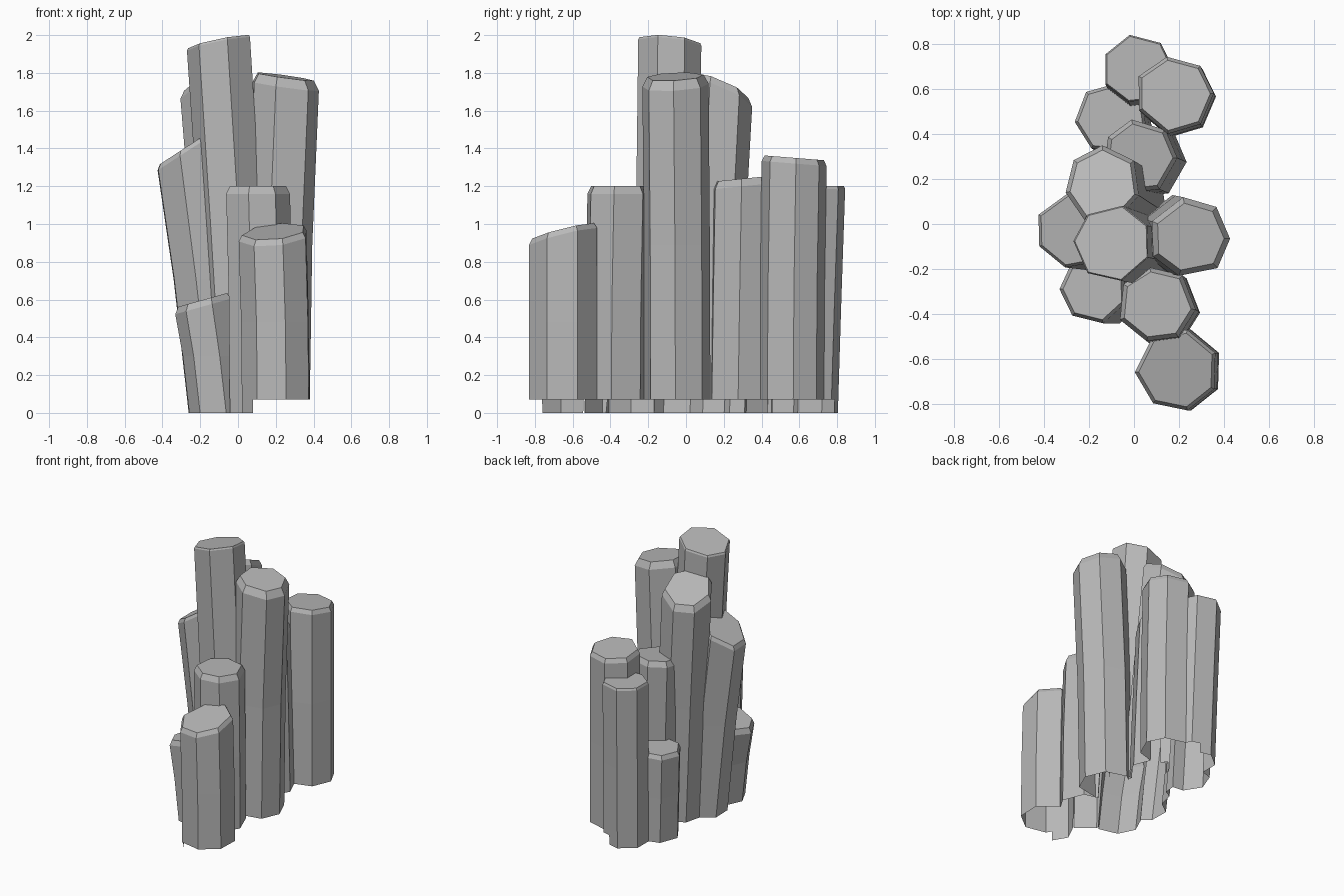
import bpy, bmesh, random
from math import cos, sin, radians, tau

if "Cube" in bpy.data.objects:
    bpy.data.objects.remove(bpy.data.objects["Cube"], do_unlink=True)

random.seed(4)
stone = bpy.data.materials.new("grey_stone")
stone.use_nodes = True
GREY = (0.48, 0.48, 0.48, 1)
stone.diffuse_color = GREY
stone.node_tree.nodes["Principled BSDF"].inputs["Base Color"].default_value = GREY


def column(name, top, base, radius, phase, slope=(0, 0), chamfer=0.03, sides=7):
    """Leaning solid stone prism with a tilted, chamfered top."""
    # slightly irregular outline shared by every ring
    outline = []
    for i in range(sides):
        a = radians(phase) + tau * i / sides + random.uniform(-0.06, 0.06)
        r = radius * random.uniform(0.97, 1.03)
        outline.append((r * cos(a), r * sin(a)))
    tx, ty, tz = top
    bx, by = base
    bm = bmesh.new()

    def ring(cx, cy, z, scale=1.0, tilt=(0, 0)):
        return [bm.verts.new((cx + x * scale, cy + y * scale,
                              z + scale * (x * tilt[0] + y * tilt[1])))
                for x, y in outline]

    # columns on the raised ground are almost upright in their lower half
    bend = 0.3 if bx > 0.07 else 0.5
    rings = [ring(bx, by, -0.05),
             ring(bx + (tx - bx) * bend, by + (ty - by) * bend, tz / 2),
             ring(tx, ty, tz - chamfer, 1.0, slope),
             ring(tx, ty, tz, 1 - chamfer * 3, slope)]
    for low, high in zip(rings, rings[1:]):
        for i in range(sides):
            j = (i + 1) % sides
            bm.faces.new((low[i], low[j], high[j], high[i]))
    bm.faces.new(rings[0][::-1])
    bm.faces.new(rings[-1])
    mesh = bpy.data.meshes.new(name)
    bm.to_mesh(mesh)
    bm.free()
    mesh.materials.append(stone)
    obj = bpy.data.objects.new(name, mesh)
    bpy.context.collection.objects.link(obj)
    return obj


columns = [
    # front group
    column("front_column", (.195, -.65, .96), (.213, -.65), .188, 26, (.1, .25)),
    column("front_middle_column", (.1, -.36, 1.2), (.12, -.375), .172, -5, (0, 0), .04),
    column("front_short_column", (-.18, -.29, .6), (-.1, -.29), .155, 180, (.28, 0), .035),
    # tall central group
    column("tallest_column", (-.095, -.085, 1.965), (.03, -.11), .174, 26, (.2, -.1), .012),
    column("leaning_side_column", (-.27, -.03, 1.41), (-.1, -.05), .17, 205, (.65, 0), .025),
    column("tall_side_column", (.25, -.06, 1.78), (.2, -.05), .18, 0, (-.14, .05), .05),
    column("tall_back_column", (-.14, .175, 1.73), (-.01, .09), .172, 38, (.25, -.4), .04),
    # back group
    column("back_middle_column", (.025, .3, 1.24), (.07, .28), .17, -4, (0, .1), .04),
    column("back_short_column", (-.1, .47, .66), (-.07, .45), .16, 187, (.05, 0)),
    column("back_large_column", (.18, .575, 1.35), (.19, .56), .176, 0, (0, -.08)),
    column("rear_column", (.015, .69, 1.2), (.035, .65), .155, 152, (0, 0), .015),
]

# merge the columns into one shell without buried walls
cluster = columns[0]
for other in columns[1:]:
    union = cluster.modifiers.new("union", 'BOOLEAN')
    union.operation = 'UNION'
    union.solver = 'EXACT'
    union.object = other
graph = bpy.context.evaluated_depsgraph_get()
merged = bpy.data.meshes.new_from_object(cluster.evaluated_get(graph))
cluster.modifiers.clear()
cluster.data = merged
cluster.name = "stone_column_cluster"
for other in columns[1:]:
    bpy.data.objects.remove(other, do_unlink=True)

# trim the open underside, with a step up on the right
STEP_X, STEP_Z = 0.08, 0.07
bm = bmesh.new()
bm.from_mesh(merged)


def cut(faces, point, normal, clear=False):
    edges = {e for f in faces for e in f.edges}
    verts = {v for f in faces for v in f.verts}
    bmesh.ops.bisect_plane(bm, geom=[*verts, *edges, *faces], plane_co=point,
                           plane_no=normal, clear_inner=clear)


def below_step():
    return [f for f in bm.faces if f.calc_center_median().z < STEP_Z - 0.001]


cut(bm.faces[:], (0, 0, 0), (0, 0, 1), True)
cut(bm.faces[:], (0, 0, STEP_Z), (0, 0, 1))
cut(below_step(), (STEP_X, 0, 0), (1, 0, 0))
raised = [f for f in below_step() if f.calc_center_median().x > STEP_X]
bmesh.ops.delete(bm, geom=raised, context='FACES')
bm.to_mesh(merged)
bm.free()
